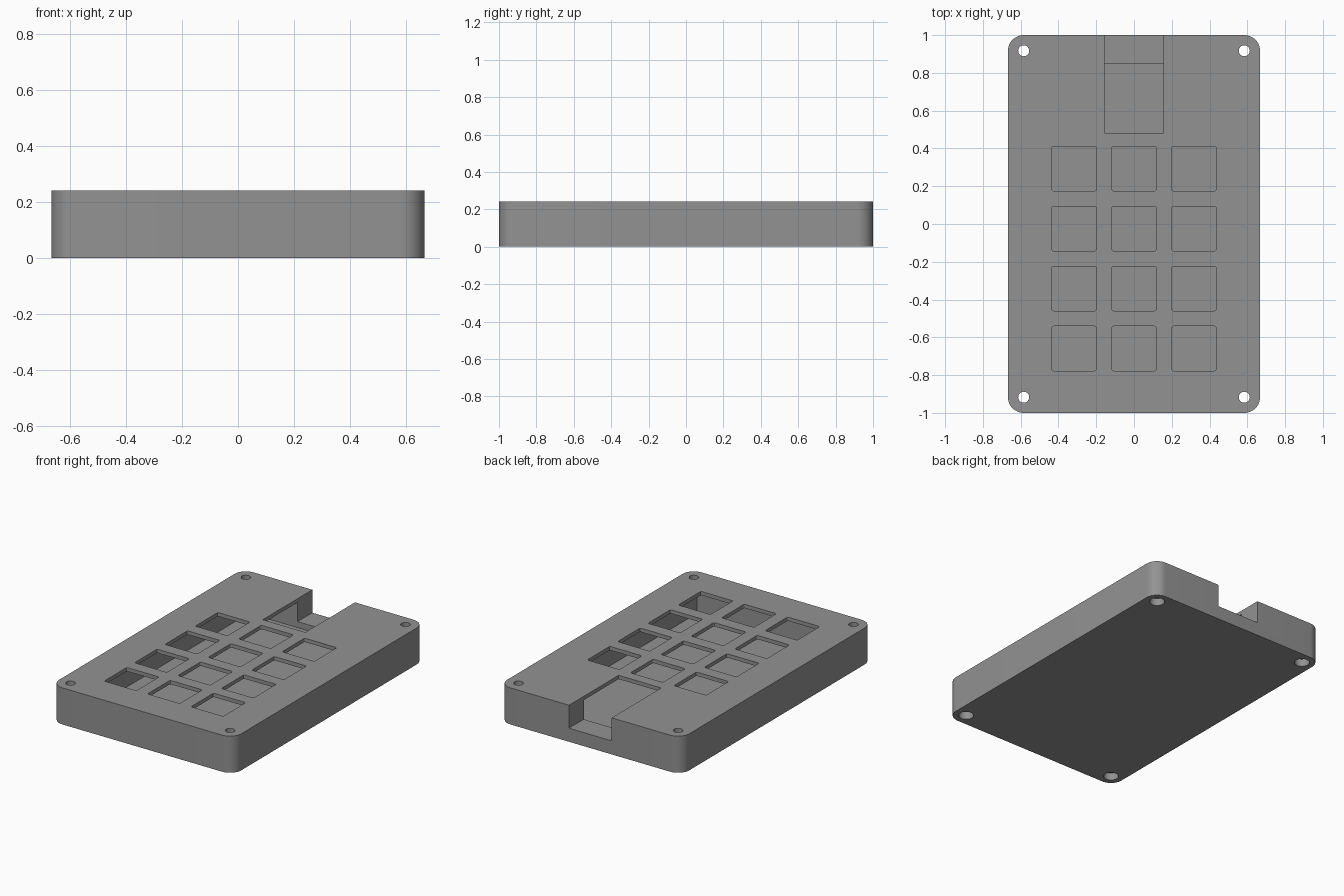
import bpy, bmesh, math

if "Cube" in bpy.data.objects:
    bpy.data.objects.remove(bpy.data.objects["Cube"])

HALF_X, HALF_Y, RADIUS = 0.667, 1.0, 0.083
HEIGHT, PLATE_Z, FLOOR_Z, SILL_Z = 0.242, 0.217, 0.05, 0.09
CAV_X, CAV_Y = 0.512, 0.846
PITCH, KEY, KEY_Y = 0.3175, 0.118, -0.183
SLOT_X, SLOT_Y = 0.156, 0.482
SCREWS = [(sx * 0.584, sy * 0.917) for sx in (-1, 1) for sy in (-1, 1)]

grey = bpy.data.materials.new("case grey")
grey.diffuse_color = (0.29, 0.29, 0.29, 1)
grey.use_nodes = True
grey.node_tree.nodes["Principled BSDF"].inputs["Base Color"].default_value = grey.diffuse_color


def rounded(cx, cy, hx, hy, r, n):
    """Outline of a rounded rectangle; r = hx = hy gives a circle."""
    pts = []
    for q, (sx, sy) in enumerate(((1, 1), (-1, 1), (-1, -1), (1, -1))):
        for i in range(n + 1):
            a = math.pi / 2 * (q + i / n)
            pts.append((cx + sx * (hx - r) + r * math.cos(a),
                        cy + sy * (hy - r) + r * math.sin(a)))
    return pts


def circle(cx, cy, r, n=32):
    return [(cx + r * math.cos(2 * math.pi * i / n),
             cy + r * math.sin(2 * math.pi * i / n)) for i in range(n)]


def box(x0, x1, y0, y1):
    return [(x0, y0), (x1, y0), (x1, y1), (x0, y1)]


def prisms(name, items):
    """One object made of extruded outlines: (points, z0, z1)."""
    bm = bmesh.new()
    for pts, z0, z1 in items:
        low = [bm.verts.new((x, y, z0)) for x, y in pts]
        top = [bm.verts.new((x, y, z1)) for x, y in pts]
        bm.faces.new(low[::-1])
        bm.faces.new(top)
        for i in range(len(pts)):
            j = (i + 1) % len(pts)
            bm.faces.new((low[i], low[j], top[j], top[i]))
    me = bpy.data.meshes.new(name)
    bm.to_mesh(me)
    bm.free()
    me.materials.append(grey)
    ob = bpy.data.objects.new(name, me)
    bpy.context.collection.objects.link(ob)
    return ob


def cut(ob, items):
    cutter = prisms("cutter", items)
    cutter.hide_render = True
    mod = ob.modifiers.new("cut", 'BOOLEAN')
    mod.operation, mod.solver, mod.object = 'DIFFERENCE', 'EXACT', cutter
    bpy.context.view_layer.objects.active = ob
    bpy.ops.object.modifier_apply(modifier=mod.name)
    bpy.data.objects.remove(cutter)


outline = rounded(0, 0, HALF_X, HALF_Y, RADIUS, 12)

# Tray: cavity, rear cable notch, screw holes and wider recesses below
tray = prisms("case_tray", [(outline, 0, PLATE_Z)])
cut(tray, [(box(-CAV_X, CAV_X, -CAV_Y, CAV_Y), FLOOR_Z, 0.4)])
cut(tray, [(box(-SLOT_X, SLOT_X, 0.7, 1.2), SILL_Z, 0.4)])
cut(tray, [(circle(x, y, 0.029), -0.1, 0.4) for x, y in SCREWS])
cut(tray, [(circle(x, y, 0.046), -0.1, 0.05) for x, y in SCREWS])

# Switch plate: key openings, rear slot and screw holes
plate = prisms("switch_plate", [(outline, PLATE_Z, HEIGHT)])
holes = [(rounded(c * PITCH, KEY_Y + r * PITCH, KEY, KEY, 0.01, 3), 0.1, 0.4)
         for c in (-1, 0, 1) for r in (-1.5, -0.5, 0.5, 1.5)]
holes += [(circle(x, y, 0.029), 0.1, 0.4) for x, y in SCREWS]
holes.append((box(-SLOT_X, SLOT_X, SLOT_Y, 1.2), 0.1, 0.4))
cut(plate, holes)

# Smooth rounded corners, sharp edges elsewhere
for ob in (tray, plate):
    bpy.ops.object.select_all(action='DESELECT')
    ob.select_set(True)
    bpy.context.view_layer.objects.active = ob
    bpy.ops.object.shade_smooth_by_angle(angle=math.radians(30))
